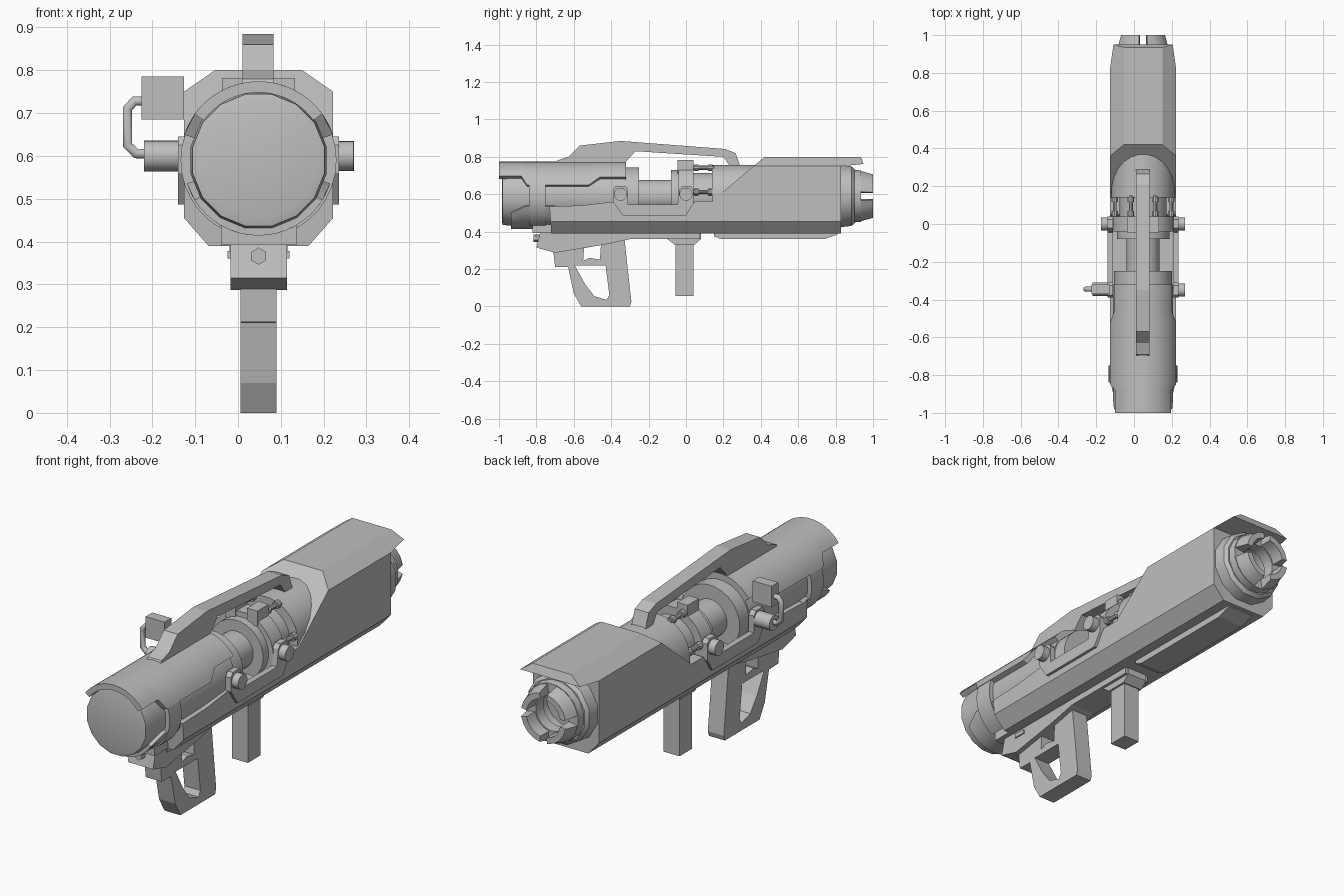
import bpy, bmesh, math
from mathutils import Matrix

if "Cube" in bpy.data.objects:
    bpy.data.objects.remove(bpy.data.objects["Cube"])

CX, CZ = 0.048, 0.59   # long axis of the launcher
grey = bpy.data.materials.new("grey_metal")
grey.diffuse_color = (0.52, 0.52, 0.52, 1)
grey.use_nodes = True
grey.node_tree.nodes["Principled BSDF"].inputs["Base Color"].default_value = grey.diffuse_color


def finish(name, bm, smooth=False):
    bmesh.ops.recalc_face_normals(bm, faces=bm.faces)
    me = bpy.data.meshes.new(name)
    bm.to_mesh(me)
    bm.free()
    ob = bpy.data.objects.new(name, me)
    bpy.context.collection.objects.link(ob)
    me.materials.append(grey)
    if smooth:
        bpy.ops.object.select_all(action='DESELECT')
        ob.select_set(True)
        bpy.context.view_layer.objects.active = ob
        bpy.ops.object.shade_smooth_by_angle(angle=math.radians(32))
    return ob


def extrude(name, verts, vec):
    bm = bmesh.new()
    f = bm.faces.new([bm.verts.new(v) for v in verts])
    r = bmesh.ops.extrude_face_region(bm, geom=[f])
    bmesh.ops.translate(bm, vec=vec, verts=[v for v in r['geom'] if isinstance(v, bmesh.types.BMVert)])
    return finish(name, bm)


def prism(name, yz, x0, x1):
    return extrude(name, [(x0, y, z) for y, z in yz], (x1 - x0, 0, 0))


def box(name, x0, x1, y0, y1, z0, z1):
    return prism(name, [(y0, z0), (y1, z0), (y1, z1), (y0, z1)], x0, x1)


def boolean(ob, cutter, op):
    m = ob.modifiers.new(op.lower(), 'BOOLEAN')
    m.object, m.operation, m.solver = cutter, op, 'EXACT'
    cutter.hide_render = True
    cutter.hide_set(True)


def ring_point(y, r, a):
    return (CX + r * math.cos(a), y, CZ + r * math.sin(a))


def revolve(name, prof, n=24, closed=False):
    """Turn (y, radius) points around the long axis."""
    bm = bmesh.new()
    rings = [[bm.verts.new(ring_point(y, r, 2 * math.pi * (i + .5) / n)) for i in range(n)] for y, r in prof]
    pairs = list(zip(rings, rings[1:]))
    if closed:
        pairs.append((rings[-1], rings[0]))
    for a, b in pairs:
        for i in range(n):
            bm.faces.new((a[i], a[(i + 1) % n], b[(i + 1) % n], b[i]))
    if not closed:
        bm.faces.new(rings[0])
        bm.faces.new(rings[-1])
    return finish(name, bm, True)


def shell(name, stations, n=16):
    """Curved plate: stations of (y, inner r, outer r, start deg, end deg)."""
    bm = bmesh.new()
    loops = []
    for y, ri, ro, a0, a1 in stations:
        ang = [math.radians(a0 + (a1 - a0) * i / n) for i in range(n + 1)]
        pts = [ring_point(y, ro, a) for a in ang] + [ring_point(y, ri, a) for a in reversed(ang)]
        loops.append([bm.verts.new(p) for p in pts])
    m = 2 * n + 2
    for a, b in zip(loops, loops[1:]):
        for i in range(m):
            bm.faces.new((a[i], a[(i + 1) % m], b[(i + 1) % m], b[i]))
    for lp in (loops[0], loops[-1]):
        for i in range(n):
            bm.faces.new((lp[i], lp[i + 1], lp[m - 2 - i], lp[m - 1 - i]))
    return finish(name, bm, True)


def rod(name, centre, r, length, axis, n=20):
    bm = bmesh.new()
    rot = Matrix.Rotation(math.pi / 2, 4, 'Y' if axis == 'x' else 'X')
    bmesh.ops.create_cone(bm, cap_ends=True, segments=n, radius1=r, radius2=r, depth=length,
                          matrix=Matrix.Translation(centre) @ rot)
    return finish(name, bm, True)


# Octagonal housing: side profile trimmed by the octagon section
body = prism("housing", [(-.72, .39), (.83, .39), (.83, .75), (.95, .762), (.935, .80), (.42, .80), (.14, .565),
                         (.05, .565), (0, .49), (-.34, .49), (-.39, .56), (-.56, .54), (-.73, .535)], -.2, .3)
octagon = [(-.06, .38), (.156, .38), (.222, .455), (.222, .75), (.15, .80), (-.054, .80), (-.126, .75), (-.126, .455)]
section = extrude("housing_section", [(x, -1.2, z) for x, z in octagon], (0, 2.4, 0))
boolean(body, section, 'INTERSECT')

# Barrel, inner core and rear collar
revolve("front_barrel", [(-.985, .138), (-.98, .157), (-.93, .162), (-.32, .162)], 16)
revolve("barrel_rim_ring", [(-.32, .155), (-.25, .155)])
revolve("inner_core", [(-.26, .088), (-.08, .088), (-.08, .125), (.145, .125)])
revolve("clamp_ring", [(-.04, .165), (.04, .165)])
revolve("clamp_shoulder", [(-.08, .14), (-.04, .14)])
revolve("rear_barrel", [(.14, .168), (.42, .168)])
revolve("rear_collar", [(.82, .172), (.885, .165), (.90, .15), (.90, .10), (.82, .10)], 12)

# Rear nozzle split into four claws
revolve("nozzle_ring", [(.88, .145), (.935, .14), (.935, .085), (.88, .085)], 16, True)
for i in range(4):
    a = 90 * i + 10
    shell("nozzle_claw", [(.92, .09, .14, a, a + 70), (1.0, .09, .118, a, a + 70)], 4)

# Top and lower nose shells, side straps
shell("top_shell", [(y, .158, .184, a, 180 - a) for y, a in
                    ((-1, 36), (-.88, 36), (-.85, 19), (-.52, 19), (-.46, 34), (-.32, 34))], 20)
shell("lower_shell", [(y, .15, .176, -180 - a, a) for y, a in ((-.935, -32), (-.86, -18), (-.7, -18))], 16)
for a in (-60, 160):
    shell("nose_strap", [(-.84, .15, .182, a, a + 80), (-.75, .15, .182, a, a + 80)], 8)

# Side link plates and knobs
link = [(-.39, .56), (-.39, .625), (-.375, .645), (-.325, .645), (-.31, .625), (-.31, .545), (-.045, .545),
        (-.035, .625), (-.02, .645), (.025, .645), (.04, .625), (.04, .55), (0, .487), (-.34, .487)]
for s in (-1, 1):
    prism("side_link", link, CX + s * .16, CX + s * .188)
    rod("clamp_knob", (CX + s * .19, 0, .60), .035, .066, 'x')
    box("clamp_top_block", CX + s * .03, CX + s * .085, -.045, .04, .71, .782)
    # Connecting rods with collars
    for x, z in ((.065, .742), (.15, .612)):
        rod("connecting_rod", (CX + s * x, .09, z), .011, .12, 'y', 10)
        for y in (.055, .13):
            rod("rod_collar", (CX + s * x, y, z), .018, .025, 'y', 10)
rod("front_knob", (.245, -.35, .60), .035, .05, 'x')

# Side sight: post, bent pipe and block
rod("sight_post", (-.175, -.345, .60), .036, .09, 'x')
box("sight_block", -.225, -.126, -.37, -.32, .685, .785)
cu = bpy.data.curves.new("sight_pipe_path", 'CURVE')
cu.dimensions, cu.bevel_depth, cu.bevel_resolution, cu.use_fill_caps = '3D', .013, 1, True
sp = cu.splines.new('POLY')
path = [(-.20, .605), (-.238, .605), (-.258, .625), (-.258, .71), (-.242, .728), (-.20, .728)]
sp.points.add(len(path) - 1)
for p, (x, z) in zip(sp.points, path):
    p.co = (x, -.345, z, 1)
cu.materials.append(grey)
bpy.context.collection.objects.link(bpy.data.objects.new("sight_pipe", cu))

# Carry handle
prism("carry_handle", [(-.70, .765), (-.69, .78), (-.63, .80), (-.57, .86), (-.35, .885), (.21, .842), (.265, .82),
                       (.29, .75), (.235, .75), (.20, .80), (-.27, .83), (-.33, .765)], .01, .083)

# Underside: nose lug, trigger housing, pistol grip, front grip, keel
box("nose_lug", -.04, .137, -.82, -.70, .392, .445)
rod("nose_bolt", (CX, -.79, .366), .02, .05, 'y', 6)
prism("trigger_housing", [(-.78, .395), (-.80, .315), (-.70, .287), (-.44, .33), (-.30, .36), (.075, .36),
                          (.075, .395)], -.018, .114)
box("housing_pins", -.024, .12, -.70, -.64, .36, .378)
grip = prism("pistol_grip", [(-.71, .30), (-.70, .212), (-.63, .21), (-.60, .07), (-.56, 0), (-.30, 0), (-.292, .025),
                             (-.33, .37), (-.62, .33)], .006, .09)
holes = [prism("grip_opening", [(-.595, .22), (-.43, .22), (-.41, .06), (-.425, .035), (-.49, .055), (-.54, .12)], -.1, .2),
         prism("trigger_opening", [(-.55, .245), (-.515, .26), (-.46, .25), (-.455, .328), (-.545, .312)], -.1, .2)]
for h in holes:
    boolean(grip, h, 'DIFFERENCE')
box("front_grip", .006, .09, -.055, .04, .055, .37)
prism("front_grip_collar", [(-.10, .39), (-.10, .36), (-.06, .33), (.045, .33), (.08, .36), (.08, .39)], -.005, .1)
prism("keel", [(.15, .395), (.15, .375), (.19, .36), (.74, .36), (.81, .385), (.81, .395)], -.02, .116)
